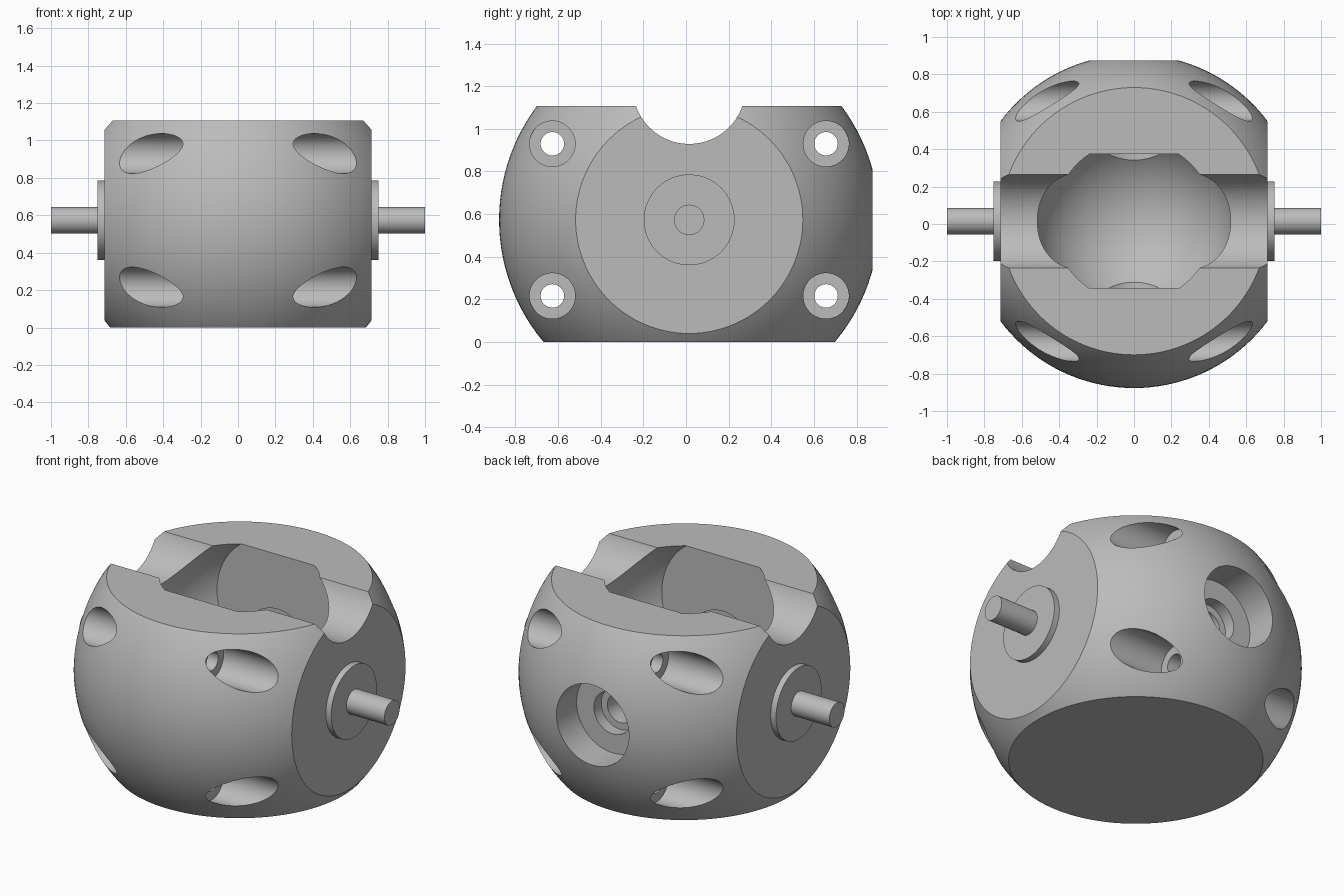
import bpy
import math
from mathutils import Vector

if "Cube" in bpy.data.objects:
    bpy.data.objects.remove(bpy.data.objects["Cube"], do_unlink=True)

CENTRE = Vector((0, 0.015, 0.573))
AXES = {"x": (0, math.pi / 2, 0), "y": (math.pi / 2, 0, 0)}

grey = bpy.data.materials.new("satin_grey")
grey.use_nodes = True
grey.diffuse_color = (0.5, 0.5, 0.5, 1)
grey.node_tree.nodes["Principled BSDF"].inputs["Base Color"].default_value = (0.5, 0.5, 0.5, 1)


def finish(name):
    ob = bpy.context.object
    ob.name = name
    ob.data.materials.append(grey)
    return ob


def rod(name, axis, radius, start, end, a=0, b=0):
    """Cylinder along an axis; a and b offset it across that axis."""
    mid = (start + end) / 2
    offset = Vector((mid, a, b)) if axis == "x" else Vector((a, mid, b))
    bpy.ops.mesh.primitive_cylinder_add(vertices=64, radius=radius, depth=abs(end - start),
                                        location=CENTRE + offset, rotation=AXES[axis])
    return finish(name)


def ball(name, radius, lift=0):
    bpy.ops.mesh.primitive_uv_sphere_add(segments=128, ring_count=64, radius=radius,
                                         location=CENTRE + Vector((0, 0, lift)))
    return finish(name)


def block(name, size, lift=0):
    bpy.ops.mesh.primitive_cube_add(size=1, location=CENTRE + Vector((0, 0, lift)))
    bpy.context.object.scale = size
    return finish(name)


def combine(target, tool, operation="DIFFERENCE"):
    """Apply a boolean and discard its tool."""
    mod = target.modifiers.new("cut", "BOOLEAN")
    mod.operation = operation
    mod.solver = "EXACT"
    mod.object = tool
    bpy.context.view_layer.objects.active = target
    bpy.ops.object.modifier_apply(modifier=mod.name)
    bpy.data.objects.remove(tool, do_unlink=True)


# Ball housing with flat sides, top and bottom
housing = ball("ball_housing", 0.892)
combine(housing, block("flats", (1.43, 3, 1.107), -0.0195), "INTERSECT")

# Rounded cavity between two flat walls
cavity = ball("cavity", 0.536, 0.215)
combine(cavity, block("cavity_walls", (2, 0.716, 2)), "INTERSECT")
combine(housing, cavity)

# Groove across the top
combine(housing, rod("groove", "x", 0.264, -1, 1, 0, 0.62))

# Stepped bore at the back, and shallow recesses in the cavity walls
for radius, start, end in ((0.238, 0.67, 1.2), (0.125, 0.6, 0.8), (0.085, 0.2, 0.7)):
    combine(housing, rod("bore", "y", radius, start, end))
for side in (-1, 1):
    combine(housing, rod("recess", "y", 0.21, side * 0.25, side * 0.4))

# Four through holes with wide countersunk ends
for y in (-0.642, 0.642):
    for z in (-0.357, 0.357):
        combine(housing, rod("through_hole", "x", 0.055, -1, 1, y, z))
        for side in (-1, 1):
            combine(housing, rod("screw_pocket", "x", 0.107, side * 0.27, side * 1.2, y, z))

# Pivot collars and shafts on both sides
parts = [housing]
for side, label in ((1, "left"), (-1, "right")):
    parts.append(rod(label + "_collar", "x", 0.213, side * 0.7, side * 0.75))
    parts.append(rod(label + "_shaft", "x", 0.071, side * 0.7, side))

# Smooth curved surfaces, keep machined edges sharp
for part in parts:
    bpy.ops.object.select_all(action="DESELECT")
    part.select_set(True)
    bpy.context.view_layer.objects.active = part
    bpy.ops.object.shade_smooth_by_angle(angle=math.radians(25))
